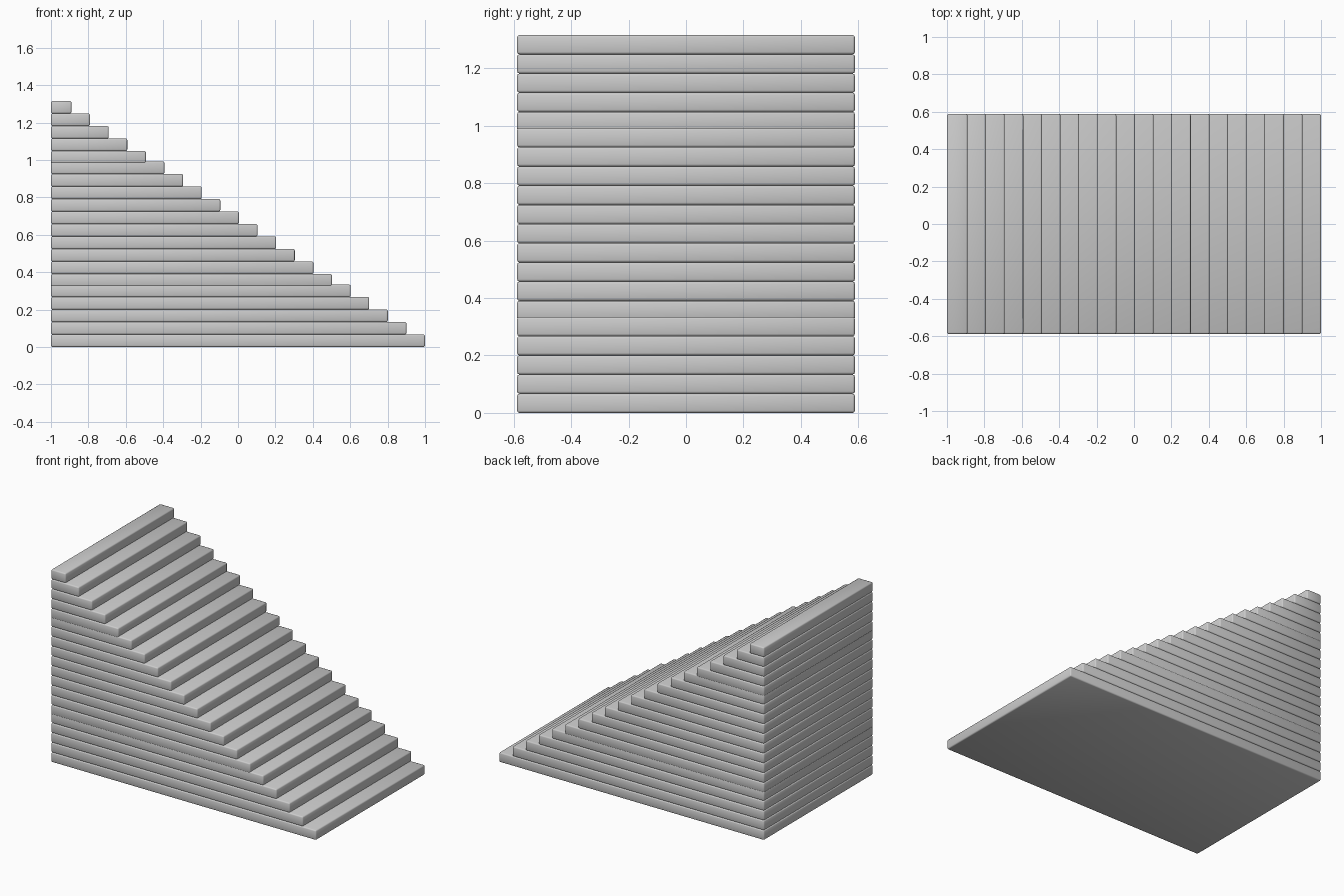
import bpy

if "Cube" in bpy.data.objects:
    bpy.data.objects.remove(bpy.data.objects["Cube"])

COUNT = 20
PITCH = 0.0668      # slab thickness
OVERLAP = 0.0105    # sixth and sixteenth slabs sink slightly into the one below
RUN = 0.0995        # tread depth
HALF_WIDTH = 0.588


def slab(name, x0, x1, z0, z1):
    bpy.ops.mesh.primitive_cube_add(size=1, location=((x0 + x1) / 2, 0, (z0 + z1) / 2))
    ob = bpy.context.object
    ob.name = name
    ob.scale = (x1 - x0, 2 * HALF_WIDTH, z1 - z0)
    bpy.ops.object.transform_apply(location=False, rotation=False, scale=True)
    # softly rounded edges
    bevel = ob.modifiers.new("rounded_edges", 'BEVEL')
    bevel.width = 0.008
    bevel.segments = 2
    bpy.ops.object.shade_smooth()


# Stacked slabs, flush at the back, each one tread shorter than the last
for i in range(COUNT):
    top = (i + 1) * PITCH - OVERLAP * ((i >= 5) + (i >= 15))
    slab(f"step_{i + 1:02d}", -1.0, 1.0 - i * RUN, top - PITCH, top)
